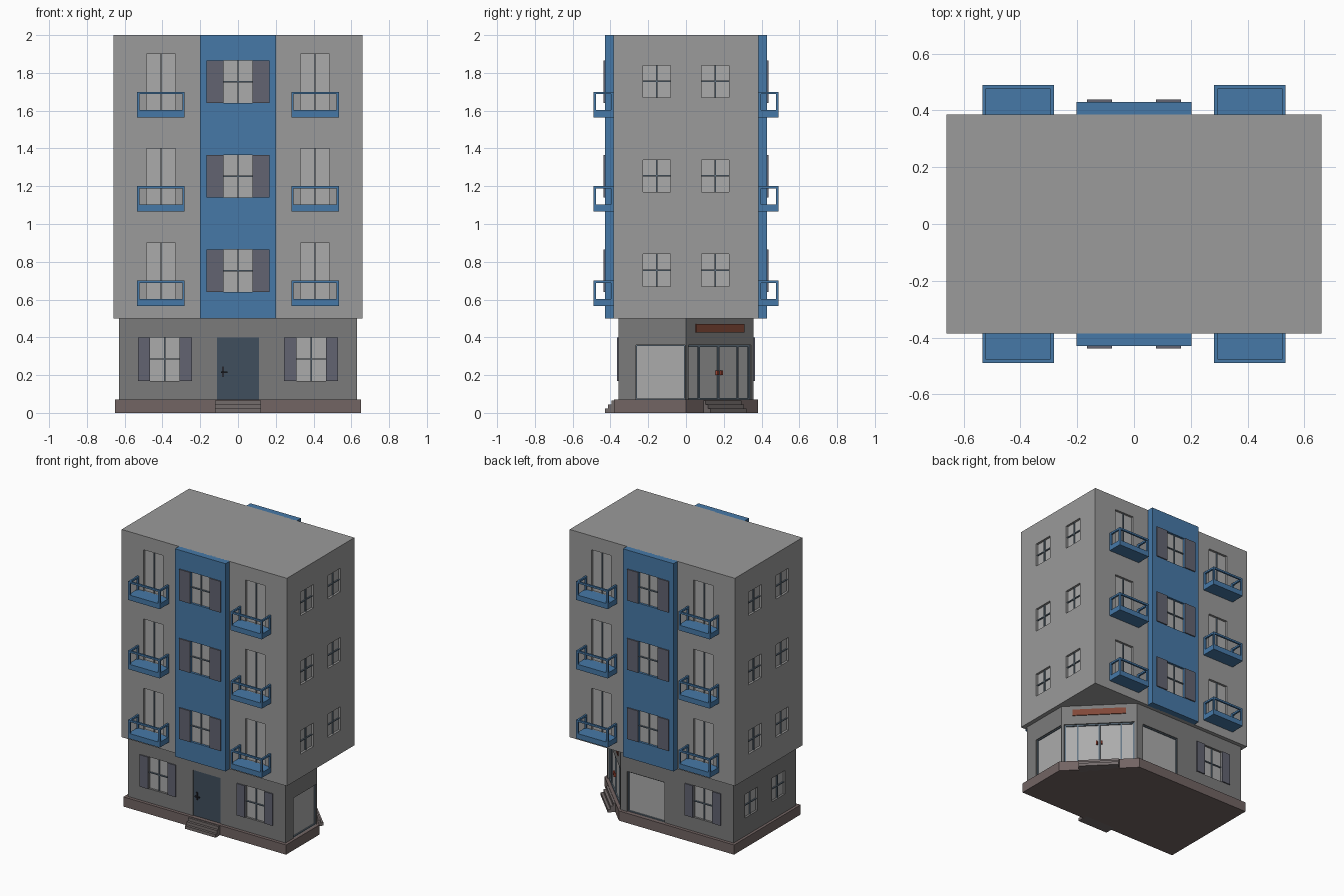
import bpy, bmesh, math
from mathutils import Matrix, Vector

if "Cube" in bpy.data.objects:
    bpy.data.objects.remove(bpy.data.objects["Cube"])

BLUE, FRAME = (0.061, 0.19, 0.386), (0.13, 0.18, 0.23)
COLORS = {
    "blue_strips": BLUE, "balconies": BLUE, "shutters": (0.122, 0.127, 0.165), "window_frames": FRAME,
    "shop_frames": FRAME, "front_door": (0.051, 0.078, 0.109), "door_handle": (0.02, 0.022, 0.03),
    "shop_door_handles": (0.4, 0.07, 0.04), "blank_sign": (0.22, 0.065, 0.04),
    "plinth": (0.168, 0.128, 0.125), "ground_floor": (0.198, 0.198, 0.198),
    "upper_walls": (0.325, 0.325, 0.325), "glass": (0.41, 0.41, 0.41), "steps": (0.175, 0.15, 0.148),
}
parts, cuts = {}, {}


def wall(angle, dist):
    """Frame of a wall: u along it, outward offset o, z up."""
    return Matrix.Rotation(math.radians(angle), 4, 'Z') @ Matrix.Translation((0, -dist, 0))


def box(store, name, M, u0, u1, o0, o1, z0, z1):
    store.setdefault(name, []).append((M, u0, u1, o0, o1, z0, z1))


def box_object(name, boxes):
    bm = bmesh.new()
    for M, u0, u1, o0, o1, z0, z1 in boxes:
        c = Vector(((u0 + u1) / 2, -(o0 + o1) / 2, (z0 + z1) / 2))
        S = Matrix.Diagonal((u1 - u0, o1 - o0, z1 - z0, 1))
        bmesh.ops.create_cube(bm, size=1, matrix=M @ Matrix.Translation(c) @ S)
    return finish(name, bm)


def prism(name, pts, z0, z1):
    bm = bmesh.new()
    f = bm.faces.new([bm.verts.new((x, y, z0)) for x, y in pts])
    r = bmesh.ops.extrude_face_region(bm, geom=[f])
    for v in r["geom"]:
        if isinstance(v, bmesh.types.BMVert):
            v.co.z = z1
    bmesh.ops.recalc_face_normals(bm, faces=bm.faces[:])
    return finish(name, bm)


def finish(name, bm):
    me = bpy.data.meshes.new(name)
    bm.to_mesh(me)
    bm.free()
    ob = bpy.data.objects.new(name, me)
    bpy.context.collection.objects.link(ob)
    if name in COLORS:
        mat = bpy.data.materials.new(name)
        mat.diffuse_color = (*COLORS[name], 1)
        mat.use_nodes = True
        mat.node_tree.nodes["Principled BSDF"].inputs["Base Color"].default_value = mat.diffuse_color
        me.materials.append(mat)
    return ob


def pane(target, M, u0, u1, z0, z1, us=(), zs=(), frame="window_frames", t=0.007, d=0.02):
    """Recessed glazing with glazing bars; shop glazing also has an outer frame."""
    box(cuts, target, M, u0, u1, -d, 0.03, z0, z1)
    box(parts, "glass", M, u0, u1, -d - 0.002, -d + 0.004, z0, z1)
    o0, o1 = -d, -d + 0.012
    shop = frame == "shop_frames"
    for u in ([u0, u1 - t] if shop else []) + [u - t / 2 for u in us]:
        box(parts, frame, M, u, u + t, o0, o1, z0, z1)
    for z in ([z0, z1 - t] if shop else []) + [z - t / 2 for z in zs]:
        box(parts, frame, M, u0, u1, o0, o1, z, z + t)


def shutter_window(target, M, u, z0, z1, width):
    pane(target, M, u - 0.078, u + 0.078, z0, z1, (u,), ((z0 + z1) / 2,))
    for s in (-1, 1):
        a, b = sorted((u + s * 0.078, u + s * (0.078 + width)))
        box(parts, "shutters", M, a, b, -0.002, 0.008, z0, z1)


def balcony(M, u, z):
    """Slab, corner posts and top rails."""
    a, b, D, t = u - 0.126, u + 0.126, 0.105, 0.013
    box(parts, "balconies", M, a, b, -0.002, D, z, z + 0.038)
    for p in (a, b - t):
        for o in (0, D - t):
            box(parts, "balconies", M, p, p + t, o, o + t, z + 0.03, z + 0.135)
        box(parts, "balconies", M, p, p + t, 0, D, z + 0.122, z + 0.135)
    box(parts, "balconies", M, a, b, D - t, D, z + 0.122, z + 0.135)


def stairs(M, u, half):
    for i in range(3):
        box(parts, "steps", M, u - half, u + half, -0.03, 0.05 - 0.018 * i, 0.022 * i, 0.022 * (i + 1))


# Upper floors, front and back alike
for ang in (0, 180):
    up, strip = wall(ang, 0.385), wall(ang, 0.43)
    box(parts, "blue_strips", strip, -0.202, 0.202, -0.05, 0, 0.5, 2.0)
    for k in range(3):
        z = 0.5 * k
        shutter_window("blue_strips", strip, 0, z + 0.64, z + 0.865, 0.088)
        for u in (-0.408, 0.408):
            pane("upper_walls", up, u - 0.077, u + 0.077, z + 0.6, z + 0.9, (u,))
            balcony(up, u, z + 0.565)

# Side windows
for ang in (90, -90):
    for k in range(3):
        for u in (-0.155, 0.155):
            z = 0.5 * k
            pane("upper_walls", wall(ang, 0.66), u - 0.072, u + 0.072, z + 0.67, z + 0.84, (u,), (z + 0.755,))
for u in (-0.155, 0.155):
    pane("ground_floor", wall(-90, 0.63), u - 0.072, u + 0.072, 0.2, 0.37, (u,), (0.285,))

# Ground floor front and back windows
front, back = wall(0, 0.357), wall(180, 0.357)
for M, u in ((front, -0.387), (front, 0.387), (back, 0.387)):
    shutter_window("ground_floor", M, u, 0.17, 0.4, 0.065)

# Front door
box(cuts, "ground_floor", front, -0.11, 0.11, -0.012, 0.03, 0.07, 0.4)
box(parts, "front_door", front, -0.11, 0.11, -0.014, -0.006, 0.07, 0.4)
box(parts, "door_handle", front, -0.086, -0.074, -0.008, 0.0, 0.19, 0.245)
box(parts, "door_handle", front, -0.09, -0.055, 0.0, 0.008, 0.212, 0.22)
stairs(wall(0, 0.38), 0, 0.122)

# Shop windows and angled corner entrance
pane("ground_floor", wall(90, 0.63), -0.265, -0.005, 0.07, 0.36, frame="shop_frames", t=0.006)
pane("ground_floor", back, -0.22, 0.08, 0.07, 0.36, frame="shop_frames", t=0.006)
corner, c = wall(135, 0.4455), -0.193
pane("ground_floor", corner, c - 0.235, c + 0.235, 0.07, 0.36,
     (c - 0.145, c, c + 0.145), frame="shop_frames", t=0.01)
for s in (-1, 1):
    u = c + s * 0.016
    box(parts, "shop_door_handles", corner, u - 0.005, u + 0.005, -0.01, 0.004, 0.2, 0.225)
box(parts, "blank_sign", corner, c - 0.18, c + 0.18, -0.002, 0.006, 0.425, 0.47)
stairs(wall(135, 0.4596), c, 0.135)

# Solid bodies
prism("plinth", [(-0.65, -0.38), (0.65, -0.38), (0.65, 0), (0.27, 0.38), (-0.65, 0.38)], 0, 0.07)
prism("ground_floor", [(-0.63, -0.357), (0.63, -0.357), (0.63, 0), (0.273, 0.357), (-0.63, 0.357)], 0.07, 0.5)
prism("upper_walls", [(-0.66, -0.385), (0.66, -0.385), (0.66, 0.385), (-0.66, 0.385)], 0.5, 2.0)
for name, boxes in parts.items():
    box_object(name, boxes)

# Window recesses
for name, boxes in cuts.items():
    cutter = box_object("cutter_" + name, boxes)
    cutter.hide_render = True
    cutter.hide_set(True)
    mod = bpy.data.objects[name].modifiers.new("recesses", 'BOOLEAN')
    mod.operation, mod.solver, mod.object = 'DIFFERENCE', 'EXACT', cutter
